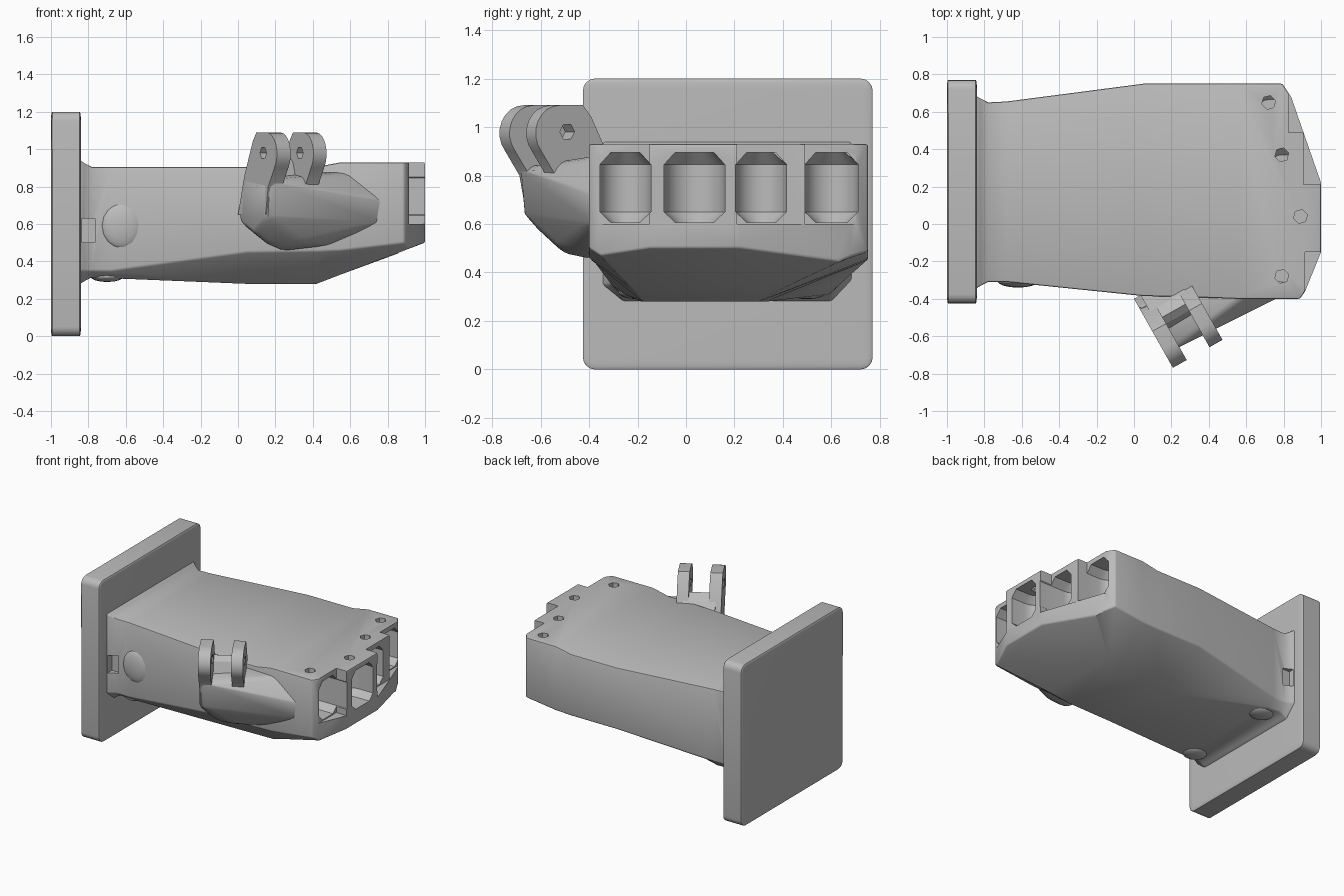
import bpy, bmesh, math
from mathutils import Vector

if "Cube" in bpy.data.objects:
    bpy.data.objects.remove(bpy.data.objects["Cube"])

grey = bpy.data.materials.new("light_grey")
grey.use_nodes = True
grey.diffuse_color = (0.5, 0.5, 0.5, 1)
grey.node_tree.nodes["Principled BSDF"].inputs["Base Color"].default_value = (0.5, 0.5, 0.5, 1)


def finish(name, bm):
    bmesh.ops.recalc_face_normals(bm, faces=bm.faces)
    mesh = bpy.data.meshes.new(name)
    bm.to_mesh(mesh)
    bm.free()
    mesh.materials.append(grey)
    ob = bpy.data.objects.new(name, mesh)
    bpy.context.collection.objects.link(ob)
    return ob


def hull(name, points):
    bm = bmesh.new()
    for p in points:
        bm.verts.new(p)
    res = bmesh.ops.convex_hull(bm, input=bm.verts)
    bmesh.ops.delete(bm, geom=[v for v in bm.verts if not v.link_faces], context='VERTS')
    return finish(name, bm)


def loft(name, rings):
    bm = bmesh.new()
    rows = [[bm.verts.new(p) for p in ring] for ring in rings]
    n = len(rows[0])
    for a, b in zip(rows, rows[1:]):
        for i in range(n):
            bm.faces.new((a[i], a[(i + 1) % n], b[(i + 1) % n], b[i]))
    bm.faces.new(rows[0])
    bm.faces.new(rows[-1][::-1])
    return finish(name, bm)


def box(name, lo, hi):
    return hull(name, [(x, y, z) for x in (lo[0], hi[0]) for y in (lo[1], hi[1]) for z in (lo[2], hi[2])])


def prism(name, outline, z0, z1):
    return loft(name, [[(x, y, z) for x, y in outline] for z in (z0, z1)])


def apply(ob, mod):
    bpy.context.view_layer.objects.active = ob
    bpy.ops.object.modifier_apply(modifier=mod.name)


def boolean(ob, tool, op='DIFFERENCE'):
    mod = ob.modifiers.new("cut", 'BOOLEAN')
    mod.operation, mod.solver, mod.object = op, 'EXACT', tool
    apply(ob, mod)
    bpy.data.objects.remove(tool)


def bevel(ob, width, segments, angle=25):
    mod = ob.modifiers.new("round", 'BEVEL')
    mod.width, mod.segments = width, segments
    mod.limit_method, mod.angle_limit = 'ANGLE', math.radians(angle)
    apply(ob, mod)


def smooth(ob):
    bpy.ops.object.select_all(action='DESELECT')
    ob.select_set(True)
    bpy.context.view_layer.objects.active = ob
    bpy.ops.object.shade_smooth_by_angle(angle=math.radians(35))


def arc(cx, cy, r, a0, a1, n):
    return [(cx + r * math.cos(math.radians(a0 + (a1 - a0) * i / n)),
             cy + r * math.sin(math.radians(a0 + (a1 - a0) * i / n))) for i in range(n + 1)]


# Wrist plate
plate = box("wrist_plate", (-1, -0.425, 0), (-0.84, 0.77, 1.2))
bevel(plate, 0.045, 4)
smooth(plate)


# Palm: lofted along x with chamfered lower edges and a flare at the wrist
def section(x, y0, y1, c0, c1, b0, b1, zb, zt, grow=0):
    g = grow
    return [(x, y0 - g, zt + g), (x, y0 - g, c0), (x, b0, zb - g),
            (x, b1, zb - g), (x, y1 + g, c1), (x, y1 + g, zt + g)]


wrist = (-0.31, 0.65, 0.35, 0.37, -0.26, 0.6, 0.315, 0.905)
palm = loft("palm", [
    section(-0.86, *wrist, 0.045),
    section(-0.82, *wrist, 0.02),
    section(-0.78, *wrist),
    section(-0.68, -0.31, 0.655, 0.35, 0.37, -0.26, 0.59, 0.31, 0.905),
    section(0.05, -0.385, 0.75, 0.45, 0.45, -0.19, 0.33, 0.28, 0.905),
    section(0.42, -0.395, 0.75, 0.455, 0.45, -0.18, 0.30, 0.28, 0.905),
    section(0.55, -0.4, 0.75, 0.46, 0.455, -0.22, 0.39, 0.33, 0.93),
    section(1.02, -0.4, 0.75, 0.515, 0.515, -0.39, 0.74, 0.508, 0.93)])
outline = [(-0.9, -0.6), (0.1, -0.6), (0.88, -0.41), (0.915, -0.36), (1, -0.15),
           (1, 0.22), (0.84, 0.68), (0.79, 0.755), (0.5, 0.9), (-0.9, 0.9)]
boolean(palm, prism("outline_tool", outline, 0, 1.5), 'INTERSECT')
bevel(palm, 0.018, 2, 32)

# Stepped knuckle ends above the lower lip
for lo, hi in (((0.825, 0.49), (1.2, 0.9)), ((0.905, 0.21), (1.2, 0.495)), ((0.915, -0.6), (1.2, -0.15))):
    boolean(palm, box("step_tool", (*lo, 0.6), (*hi, 1.2)))

# Finger pockets with round backs, and pin holes through the roof
fingers = [(-0.25, 0.79, -0.28, 0.105), (0.035, 0.89, 0.04, 0.125),
           (0.31, 0.79, 0.37, 0.105), (0.6, 0.72, 0.65, 0.11)]
for cy, px, py, r in fingers:
    points = []
    for z, inset in ((0.607, 0.045), (0.65, 0), (0.845, 0), (0.895, 0.045)):
        ring = arc(px, cy, r - inset, 90, 270, 10)
        ring += [(1.2, cy - r + inset), (1.2, cy + r - inset)]
        points += [(x, y, z) for x, y in ring]
    boolean(palm, hull("pocket_tool", points))
    boolean(palm, prism("pin_tool", arc(px, py, 0.038, 15, 315, 5), 0.86, 1.1))

# Side slots beside the wrist plate
for y0, y1 in ((-0.5, -0.29), (0.635, 0.9)):
    boolean(palm, box("slot_tool", (-0.835, y0, 0.5), (-0.765, y1, 0.63)))
smooth(palm)

# Low bumps on the wrist, in front and underneath
for name, place, scale in (("wrist_bump_front", (-0.62, -0.305, 0.59), (0.11, 0.035, 0.12)),
                           ("wrist_bump_under", (-0.7, -0.2, 0.32), (0.09, 0.08, 0.03)),
                           ("wrist_bump_under_back", (-0.7, 0.5, 0.32), (0.09, 0.08, 0.03))):
    bpy.ops.mesh.primitive_uv_sphere_add(segments=16, ring_count=8, location=place)
    bump = bpy.context.object
    bump.name, bump.scale = name, scale
    bump.data.materials.append(grey)
    smooth(bump)

# Thumb frame: s runs outward along the ears, t across them
OUT, ACROSS, START = Vector((0.49, -0.87, 0)), Vector((0.87, 0.49, 0)), Vector((0, -0.4, 0))


def thumb(s, t, z):
    return START + OUT * s + ACROSS * t + Vector((0, 0, z))


# Thumb base blending back into the palm
base = hull("thumb_base", [
    thumb(0, 0, 0.62), thumb(0.05, 0, 0.86), thumb(0.32, 0, 0.64), thumb(0.34, 0, 0.83),
    thumb(0.33, 0.29, 0.65), thumb(0.33, 0.29, 0.82), (0.08, -0.53, 0.56),
    (0.18, -0.5, 0.475), (0.24, -0.38, 0.45), (0.34, -0.52, 0.5), (0.5, -0.38, 0.48),
    (0.78, -0.38, 0.6), (0.8, -0.38, 0.72), (0.6, -0.38, 0.88), (0.3, -0.36, 0.88)])
bevel(base, 0.03, 2, 20)
smooth(base)

# Two thumb ears, each with a pin hole
profile = [(0.0, 0.65), (0.07, 0.86), (0.16, 1.04), (0.2, 1.09)]
profile += arc(0.31, 0.975, 0.115, 90, -40, 8) + [(0.33, 0.8), (0.3, 0.65)]
for name, t0, t1 in (("thumb_ear_right", 0, 0.085), ("thumb_ear_left", 0.225, 0.305)):
    ear = loft(name, [[thumb(s, t, z) for s, z in profile] for t in (t0, t1)])
    hole = arc(0.275, 0.98, 0.035, 0, 300, 5)
    boolean(ear, loft("hole_tool", [[thumb(s, t, z) for s, z in hole] for t in (t0 - 0.1, t1 + 0.1)]))
    smooth(ear)

# Web joining the ears at the back
web = [(0.0, 0.8), (0.1, 0.92), (0.16, 0.96), (0.2, 0.93), (0.24, 0.82)]
loft("thumb_web", [[thumb(s, t, z) for s, z in web] for t in (0.04, 0.26)])
